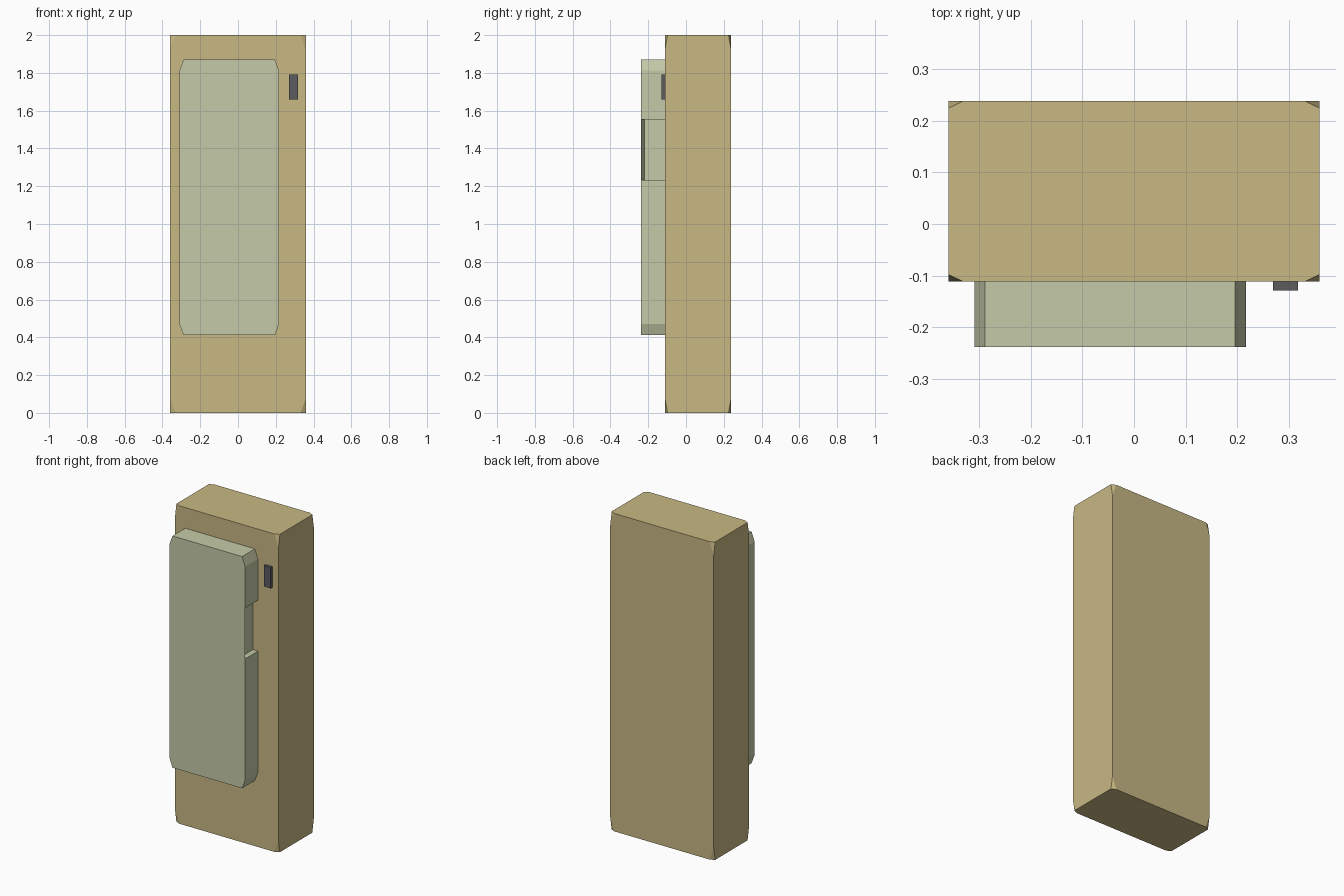
import bpy, bmesh
from mathutils import Vector

if "Cube" in bpy.data.objects:
    bpy.data.objects.remove(bpy.data.objects["Cube"])


def material(name, rgb):
    m = bpy.data.materials.new(name)
    m.diffuse_color = (*rgb, 1)
    m.use_nodes = True
    m.node_tree.nodes["Principled BSDF"].inputs["Base Color"].default_value = m.diffuse_color
    return m


def finish(name, bm, mat=None):
    bmesh.ops.recalc_face_normals(bm, faces=bm.faces)
    me = bpy.data.meshes.new(name)
    bm.to_mesh(me)
    bm.free()
    ob = bpy.data.objects.new(name, me)
    bpy.context.collection.objects.link(ob)
    if mat:
        me.materials.append(mat)
    return ob


def box(name, lo, hi, mat, corner=0.0):
    """Box between two corners; 'corner' trims its points in proportion to its size."""
    lo, hi = Vector(lo), Vector(hi)
    bm = bmesh.new()
    bmesh.ops.create_cube(bm, size=1)
    if corner:
        bmesh.ops.bevel(bm, geom=bm.verts[:], offset=corner, offset_type='OFFSET',
                        segments=1, profile=0.5, affect='VERTICES')
    bmesh.ops.scale(bm, vec=hi - lo, verts=bm.verts)
    bmesh.ops.translate(bm, vec=(lo + hi) / 2, verts=bm.verts)
    return finish(name, bm, mat)


def prism(name, points, sweep, mat=None):
    bm = bmesh.new()
    face = bm.faces.new([bm.verts.new(p) for p in points])
    ext = bmesh.ops.extrude_face_region(bm, geom=[face], use_keep_orig=True)
    moved = [g for g in ext['geom'] if isinstance(g, bmesh.types.BMVert)]
    bmesh.ops.translate(bm, vec=sweep, verts=moved)
    return finish(name, bm, mat)


tan = material("tan", (0.58, 0.48, 0.23))
sage = material("sage", (0.56, 0.59, 0.39))
dark = material("dark_grey", (0.107, 0.107, 0.115))

# Main block with trimmed corners
box("main_body", (-0.36, -0.112, 0), (0.36, 0.239, 2), tan, 0.04)

# Raised front door with clipped corners
x0, x1, z0, z1, cx, cz = -0.31, 0.217, 0.412, 1.87, 0.021, 0.058
FRONT, BACK = -0.239, -0.112
outline = [(x0 + cx, z0), (x1 - cx, z0), (x1, z0 + cz), (x1, z1 - cz),
           (x1 - cx, z1), (x0 + cx, z1), (x0, z1 - cz), (x0, z0 + cz)]
door = prism("front_door", [(x, FRONT, z) for x, z in outline],
             (0, BACK - FRONT, 0), sage)

# Finger grip recess in the door's right edge, undercut behind the front face
grip = [(0.252, -0.2575), (0.182, -0.2195), (0.182, -0.09), (0.252, -0.09)]
cutter = prism("grip_cutter", [(x, y, 1.232) for x, y in grip], (0, 0, 0.32))
cutter.hide_render = True
cutter.hide_viewport = True
mod = door.modifiers.new("grip_recess", 'BOOLEAN')
mod.operation = 'DIFFERENCE'
mod.solver = 'EXACT'
mod.object = cutter

# Small button beside the door
box("button", (0.27, -0.129, 1.66), (0.318, -0.112, 1.792), dark)
